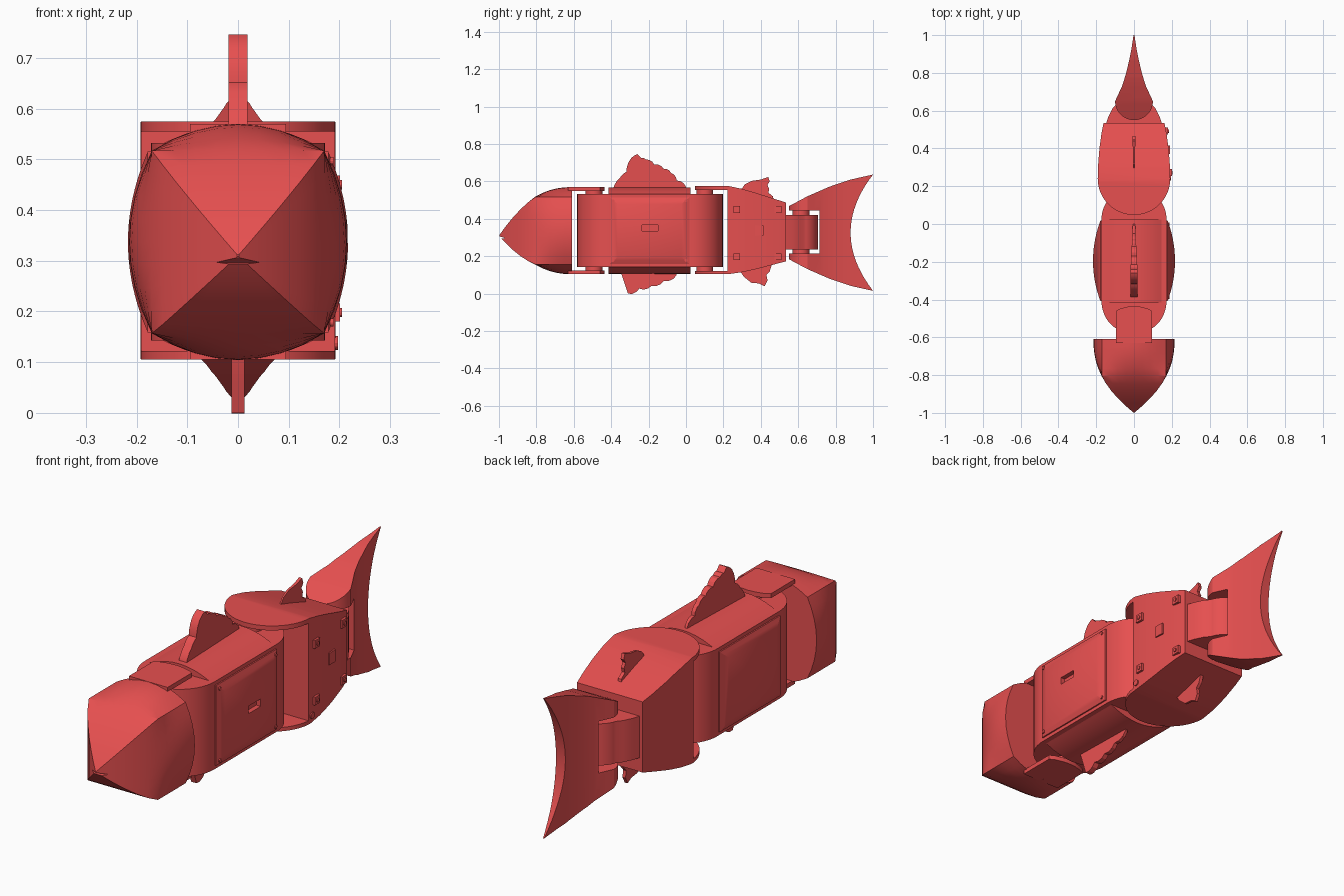
import bpy, bmesh, math

if "Cube" in bpy.data.objects:
    bpy.data.objects.remove(bpy.data.objects["Cube"])

RED = bpy.data.materials.new("red_plastic")
RED.diffuse_color = (0.8, 0.08, 0.08, 1)
RED.use_nodes = True
RED.node_tree.nodes["Principled BSDF"].inputs["Base Color"].default_value = RED.diffuse_color
MID = 0.337  # height of the body axis


def loft(name, rings):
    """Skin closed rings of 3D points and cap both ends."""
    bm = bmesh.new()
    vs = [[bm.verts.new(p) for p in r] for r in rings]
    n = len(vs[0])
    for a, b in zip(vs, vs[1:]):
        for i in range(n):
            bm.faces.new((a[i], a[(i + 1) % n], b[(i + 1) % n], b[i]))
    bm.faces.new(vs[0])
    bm.faces.new(vs[-1])
    bmesh.ops.recalc_face_normals(bm, faces=bm.faces)
    me = bpy.data.meshes.new(name)
    bm.to_mesh(me)
    bm.free()
    me.materials.append(RED)
    ob = bpy.data.objects.new(name, me)
    bpy.context.collection.objects.link(ob)
    return ob


def side_plate(name, pts, half):
    """(y, z) profile with a half thickness that may depend on y."""
    w = half if callable(half) else (lambda y: half)
    return loft(name, [[(s * w(y), y, z) for y, z in pts] for s in (-1, 1)])


def top_plate(name, pts, z0, z1):
    """(x, y) profile extruded upwards."""
    return loft(name, [[(x, y, z) for x, y in pts] for z in (z0, z1)])


def box(name, x0, x1, y0, y1, z0, z1):
    return top_plate(name, [(x0, y0), (x1, y0), (x1, y1), (x0, y1)], z0, z1)


def arc(cx, cy, r, a0, a1, n=24):
    return [(cx + r * math.cos(math.radians(a0 + (a1 - a0) * i / n)),
             cy + r * math.sin(math.radians(a0 + (a1 - a0) * i / n))) for i in range(n + 1)]


def mirrored(pts):
    """Close a right-hand (x, y) outline with its mirror image."""
    return pts + [(-x, y) for x, y in reversed(pts) if abs(x) > 1e-5]


def boolean(ob, cutter, op):
    m = ob.modifiers.new("cut", 'BOOLEAN')
    m.operation, m.object, m.solver = op, cutter, 'EXACT'
    bpy.context.view_layer.objects.active = ob
    bpy.ops.object.modifier_apply(modifier="cut")
    bpy.data.objects.remove(cutter)


def scallop(pts, depth):
    """Dent each span of an outline to give a ragged fin edge."""
    out = []
    for (y0, z0), (y1, z1) in zip(pts, pts[1:]):
        for t in (0, 0.3, 0.7):
            d = depth if t else 0
            out.append((y0 + (y1 - y0) * t + (z1 - z0) * d, z0 + (z1 - z0) * t - (y1 - y0) * d))
    return out + [pts[-1]]


# head: four curved faces meeting at the snout, bulging towards the back
def head_ring(s):
    f, h = 0.215 * (1 - (1 - s) ** 2.3), 0.233 * (1 - (1 - s) ** 2.2)
    cx, cz, zc, y = min(f, 0.17), min(h, 0.18), 0.31 + (MID - 0.31) * min(1, s * 2), -1 + 0.39 * s
    ts = [-1 + i / 4 for i in range(8)]
    right = [(cx + (f - cx) * (1 - t * t), cz * t) for t in ts]
    top = [(-cx * t, cz + (h - cz) * (1 - t * t)) for t in ts]
    half = right + top
    return [(x, y, zc + z) for x, z in half + [(-x, -z) for x, z in half]]


head = loft("head", [head_ring(s) for s in (0.004, 0.06, 0.13, 0.2, 0.3, 0.4, 0.5, 0.6, 0.7, 0.8, 0.9, 1)])
mouth = side_plate("mouth_cutter", [(-1.02, 0.312), (-0.965, 0.297), (-1.02, 0.288)], 0.06)
boolean(head, mouth, 'DIFFERENCE')

# head brackets over and under the neck joint
bracket = mirrored([(0.095, -0.63), (0.095, -0.46), (0.07, -0.447), (0.035, -0.438), (0, -0.435)][::-1])
for n, z0, z1 in (("top", 0.55, 0.57), ("bottom", 0.105, 0.125)):
    top_plate("head_bracket_" + n, bracket, z0, z1)

# body: drums at both ends, arched core between
top_plate("body_drums", arc(0, -0.41, 0.172, 180, 360) + arc(0, 0.025, 0.172, 0, 180), 0.143, 0.532)
arch = [(0.17 * (1 - i / 5), 0.183 + 0.048 * (1 - (1 - i / 5) ** 2)) for i in range(11)]
section = arch + [(-x, -z) for x, z in arch]
loft("body_core", [[(x, y, MID + z) for x, z in section] for y in (-0.415, 0.025)])

# bulging side panels, four curved facets each
for side, n in ((1, "right"), (-1, "left")):
    rings = [[(side * x, -0.195 + r * a * 0.213, MID + r * b * 0.178)
              for a, b in ((-1, -1), (1, -1), (1, 1), (-1, 1))]
             for r, x in [(1, 0.16)] + [(k / 10, 0.178 + 0.039 * (1 - (k / 10) ** 2))
                                        for k in (10, 9, 8, 7, 6, 5, 4, 3, 2, 1, 0.1)]]
    panel = loft("side_panel_" + n, rings)
    if side == 1:
        boolean(panel, box("slot_cutter", 0.195, 0.3, -0.235, -0.15, 0.335, 0.368), 'DIFFERENCE')


def stud(name, x, y, z, r):
    pts = arc(y, z, r, 0, 330, 11)
    return loft(name, [[(x + d, a, b) for a, b in pts] for d in (-0.012, 0.004)])


for y in (-0.39, 0.0):
    for z in (0.178, 0.497):
        stud("panel_screw", 0.184, y, z, 0.008)

# joint pins
for n, y, zs in (("neck", -0.492, ((0.53, 0.552), (0.123, 0.145))),
                 ("waist", 0.1, ((0.53, 0.557), (0.12, 0.145))),
                 ("tail", 0.615, ((0.415, 0.447), (0.213, 0.24)))):
    for z0, z1 in zs:
        top_plate(n + "_pin", arc(0, y, 0.045, 0, 345, 23), z0, z1)

# rear segment: C-shaped side profile trimmed by its outline from above
rear = side_plate("rear_segment", [
    (0.04, 0.575), (0.23, 0.575), (0.3, 0.56), (0.37, 0.54), (0.535, 0.487), (0.535, 0.173),
    (0.37, 0.13), (0.3, 0.115), (0.23, 0.105), (0.04, 0.105), (0.04, 0.122), (0.222, 0.122),
    (0.222, 0.555), (0.04, 0.555)], 0.25)
outline = mirrored(arc(0, 0.24, 0.192, 270, 360, 16) + [(0.19, 0.31), (0.183, 0.4), (0.172, 0.48), (0.158, 0.55)])
boolean(rear, top_plate("outline_cutter", outline, 0, 0.7), 'INTERSECT')

# tabs with screws and a square button on the right of the rear segment
for y, x in ((0.272, 0.191), (0.492, 0.17)):
    for z in (0.198, 0.45):
        box("tab", x - 0.02, x + 0.01, y - 0.018, y + 0.018, z - 0.018, z + 0.018)
        stud("tab_screw", x + 0.01, y, z, 0.009)
box("square_button", 0.16, 0.19, 0.37, 0.415, 0.312, 0.365)
stud("hinge_screw", 0.193, 0.245, 0.138, 0.014)

# tail link
top_plate("tail_link", mirrored([(0.152, 0.52), (0.135, 0.57), (0.115, 0.61)]
                                + arc(0, 0.605, 0.1, 15, 90, 12)), 0.235, 0.42)

# tail fin: forked side profile trimmed by a tapering outline from above
upper = [(0.545, 0.465), (0.65, 0.521), (0.767, 0.572), (0.88, 0.61), (1.0, 0.637)]
fork = [(0.88 + 0.12 * t * t, 0.326 + 0.311 * t) for t in [0.9 - 0.1 * i for i in range(19)]]
lower = [(y, 0.652 - z) for y, z in reversed(upper)]
tail = side_plate("tail_fin", upper + fork + lower + [
    (0.545, 0.215), (0.715, 0.215), (0.715, 0.445), (0.545, 0.445)], 0.2)
outline = mirrored(arc(0, 0.65, 0.1, 270, 360, 12)
                   + [(0.085, 0.683), (0.063, 0.73), (0.044, 0.79), (0.027, 0.86), (0.013, 0.93), (0.001, 1.01)])
boolean(tail, top_plate("outline_cutter", outline, -0.1, 0.8), 'INTERSECT')


# fins with ragged edges
def body_width(y):
    return 0.019 if y < -0.25 else 0.019 - 0.013 * (y + 0.25) / 0.25


side_plate("dorsal_fin", scallop([(-0.39, 0.56), (-0.355, 0.617), (-0.318, 0.652), (-0.298, 0.718), (-0.26, 0.746)], -0.07)
           + scallop([(-0.24, 0.725), (-0.215, 0.717), (-0.17, 0.69), (-0.12, 0.668), (-0.08, 0.645), (-0.05, 0.605), (0, 0.57)], -0.15)
           + [(0, 0.54), (-0.39, 0.54)], body_width)
side_plate("belly_fin", [(-0.35, 0.13), (-0.345, 0.105), (-0.33, 0.06)]
           + scallop([(-0.31, 0.0), (-0.25, 0.027), (-0.185, 0.042), (-0.12, 0.068), (-0.05, 0.1)], 0.15)
           + [(-0.05, 0.13)], lambda y: body_width(y) * 0.7)
side_plate("rear_dorsal_fin", [(0.29, 0.55), (0.315, 0.585), (0.35, 0.603), (0.4, 0.61), (0.44, 0.624),
           (0.448, 0.6), (0.435, 0.582), (0.445, 0.56), (0.44, 0.54), (0.465, 0.52), (0.47, 0.49), (0.3, 0.52)],
           lambda y: 0.003 + 0.03 * (y - 0.29))
side_plate("rear_belly_fin", [(0.285, 0.125), (0.31, 0.09), (0.35, 0.058), (0.39, 0.055), (0.42, 0.04),
           (0.436, 0.07), (0.43, 0.1), (0.448, 0.12), (0.46, 0.16), (0.3, 0.14)],
           lambda y: 0.003 + 0.03 * (y - 0.285))

# smooth curved faces, keep edges sharp
bpy.ops.object.select_all(action='SELECT')
bpy.ops.object.shade_smooth_by_angle(angle=math.radians(25))
